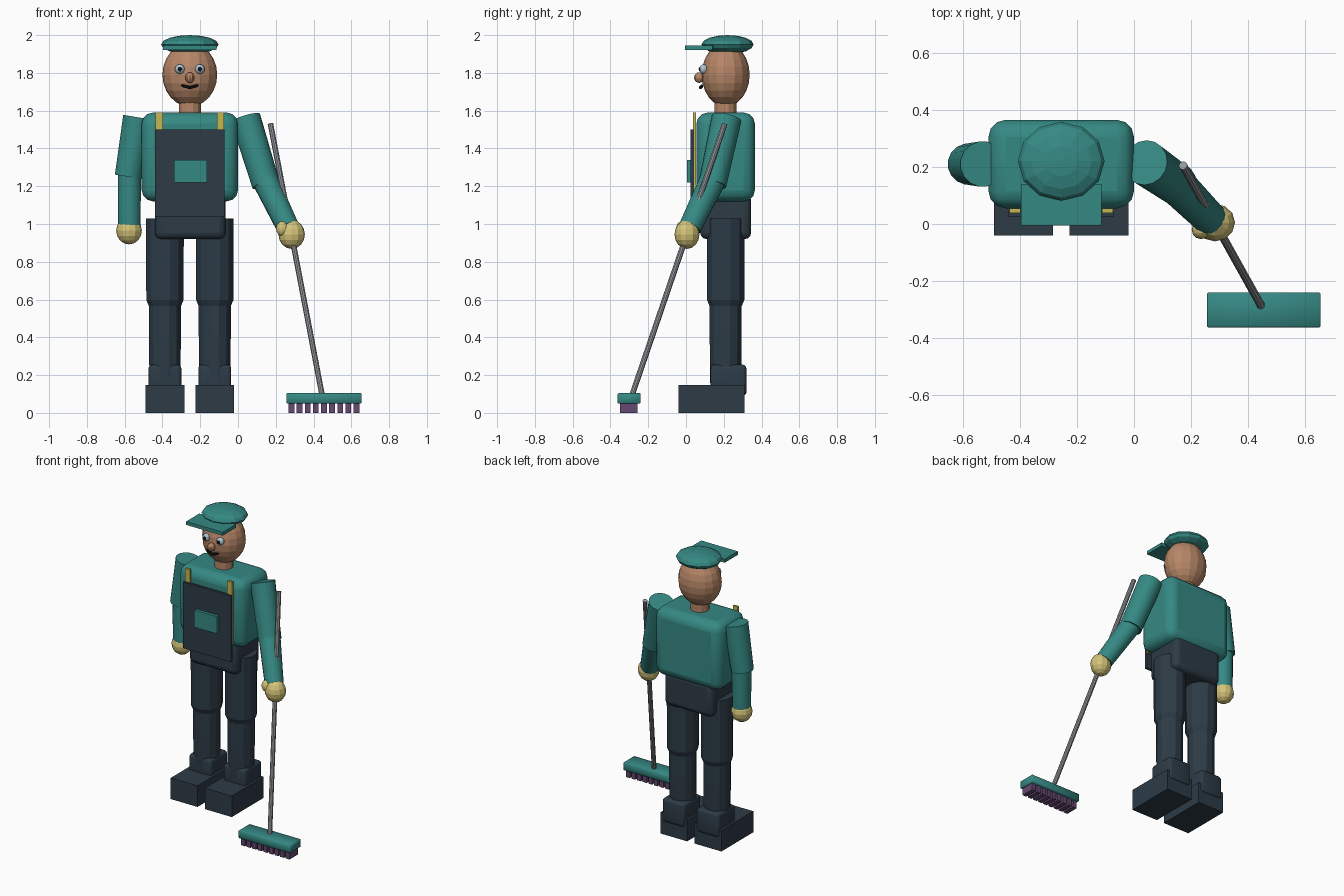
import bpy, bmesh, math
from mathutils import Vector, Matrix

cube = bpy.data.objects.get("Cube")
if cube:
    bpy.data.objects.remove(cube, do_unlink=True)


def material(name, r, g, b):
    m = bpy.data.materials.new(name)
    m.use_nodes = True
    m.diffuse_color = (r, g, b, 1)
    m.node_tree.nodes["Principled BSDF"].inputs["Base Color"].default_value = (r, g, b, 1)
    return m


TEAL = material("teal cloth", 0.036, 0.25, 0.23)
NAVY = material("dark navy cloth", 0.026, 0.044, 0.062)
SKIN = material("skin", 0.47, 0.24, 0.135)
GLOVE = material("glove yellow", 0.66, 0.55, 0.19)
STRAP = material("strap yellow", 0.56, 0.47, 0.09)
METAL = material("handle grey", 0.30, 0.32, 0.34)
PURPLE = material("bristle purple", 0.13, 0.065, 0.16)
EYE = material("eye pale blue", 0.42, 0.55, 0.65)
BLACK = material("black", 0.008, 0.008, 0.01)

MID = -0.255   # body centre in x
DEPTH = 0.21   # body centre in y


def finish(name, bm, mat):
    bmesh.ops.recalc_face_normals(bm, faces=bm.faces)
    me = bpy.data.meshes.new(name)
    bm.to_mesh(me)
    bm.free()
    me.materials.append(mat)
    ob = bpy.data.objects.new(name, me)
    bpy.context.collection.objects.link(ob)
    return ob


def box(name, mat, x, y, z, bevel=0, segments=3):
    """Box from (min, max) ranges, optionally rounded."""
    bm = bmesh.new()
    bmesh.ops.create_cube(bm, size=1)
    for v in bm.verts:
        v.co = Vector([(a + b) / 2 + c * (b - a) for c, (a, b) in zip(v.co, (x, y, z))])
    ob = finish(name, bm, mat)
    if bevel:
        mod = ob.modifiers.new("round", "BEVEL")
        mod.width = bevel
        mod.segments = segments
        for p in ob.data.polygons:
            p.use_smooth = True
    return ob


def ball(name, mat, centre, radii, u=16, v=10):
    bm = bmesh.new()
    bmesh.ops.create_uvsphere(bm, u_segments=u, v_segments=v, radius=1)
    bm.transform(Matrix.Translation(centre) @ Matrix.Diagonal((*radii, 1)))
    return finish(name, bm, mat)


def limb(name, mat, start, end, rings, sides=12):
    """Tube from start to end; rings are (fraction, radius)."""
    start, end = Vector(start), Vector(end)
    rot = (end - start).to_track_quat("Z", "Y")
    bm = bmesh.new()
    loops = []
    for t, r in rings:
        c = start.lerp(end, t)
        angles = [2 * math.pi * (i + 0.5) / sides for i in range(sides)]
        loops.append([bm.verts.new(c + rot @ Vector((r * math.cos(a), r * math.sin(a), 0)))
                      for a in angles])
    for a, b in zip(loops, loops[1:]):
        for i in range(sides):
            j = (i + 1) % sides
            bm.faces.new((a[i], a[j], b[j], b[i]))
    bm.faces.new(loops[0])
    bm.faces.new(loops[-1])
    return finish(name, bm, mat)


# Torso, trousers and bib
box("torso", TEAL, (-0.51, 0), (0.055, 0.365), (1.12, 1.59), 0.06)
box("hips", NAVY, (-0.44, -0.065), (0.075, 0.345), (0.92, 1.16), 0.035)
box("bib", NAVY, (-0.44, -0.072), (0.025, 0.043), (1.04, 1.50))
box("bib_pocket", TEAL, (-0.34, -0.165), (0.004, 0.026), (1.22, 1.34))

# Legs, boots and straps, one set per side
for side, s in (("right", -1), ("left", 1)):
    x = MID + s * 0.132
    box(side + "_strap", STRAP, (MID + s * 0.162 - 0.019, MID + s * 0.162 + 0.019),
        (0.038, 0.054), (1.15, 1.59))
    limb(side + "_thigh", NAVY, (x, DEPTH, 1.03), (x, DEPTH, 0.565),
         [(0, 0.104), (0.93, 0.102), (1, 0.088)])
    limb(side + "_shin", NAVY, (x, DEPTH, 0.62), (x, DEPTH, 0.12),
         [(0, 0.088), (0.4, 0.088), (1, 0.084)])
    box(side + "_ankle", NAVY, (x - 0.087, x + 0.087), (0.13, 0.32), (0.09, 0.255), 0.02)
    box(side + "_boot", NAVY, (x - 0.103, x + 0.103), (-0.04, 0.31), (0, 0.147))

# Right arm hanging down
limb("right_upper_arm", TEAL, (-0.53, DEPTH, 1.565), (-0.582, DEPTH, 1.25),
     [(0, 0.08), (1, 0.072)], 16)
limb("right_forearm", TEAL, (-0.575, DEPTH, 1.30), (-0.575, DEPTH, 0.98),
     [(0, 0.063), (1, 0.06)], 16)
ball("right_hand", GLOVE, (-0.577, DEPTH, 0.965), (0.068, 0.068, 0.073), 12, 8)

# Left arm reaching to the broom
limb("left_upper_arm", TEAL, (0.04, 0.215, 1.56), (0.148, 0.14, 1.21),
     [(0, 0.08), (1, 0.074)], 16)
limb("left_forearm", TEAL, (0.135, 0.15, 1.25), (0.265, 0.02, 0.98),
     [(0, 0.07), (1, 0.06)], 16)
ball("left_hand", GLOVE, (0.284, 0.005, 0.945), (0.07, 0.066, 0.077), 12, 8)
ball("left_thumb", GLOVE, (0.235, -0.02, 0.975), (0.033, 0.033, 0.04), 12, 8)

# Head and face
limb("neck", SKIN, (MID, DEPTH, 1.56), (MID, DEPTH, 1.68), [(0, 0.06), (1, 0.06)])
ball("head", SKIN, (MID, DEPTH, 1.79), (0.145, 0.127, 0.168), 16, 12)
ball("nose", SKIN, (MID, 0.07, 1.775), (0.025, 0.027, 0.028), 10, 8)
for side, s in (("right", -1), ("left", 1)):
    x = MID + s * 0.053
    ball(side + "_eye", EYE, (x, 0.095, 1.82), (0.026, 0.024, 0.026), 12, 8)
    ball(side + "_pupil", BLACK, (x, 0.074, 1.82), (0.012, 0.007, 0.012), 10, 6)
    limb(side + "_moustache", BLACK, (MID, 0.077, 1.722), (MID + s * 0.045, 0.087, 1.734),
         [(0, 0.009), (0.7, 0.008), (1, 0.004)], 8)

# Cap with a flat brim
ball("cap", TEAL, (MID, 0.22, 1.95), (0.152, 0.138, 0.05), 12, 8)
box("cap_brim", TEAL, (-0.396, -0.114), (-0.005, 0.14), (1.92, 1.944))

# Broom
limb("broom_handle", METAL, (0.172, 0.205, 1.53), (0.446, -0.287, 0.09),
     [(0, 0.015), (1, 0.015)], 10)
box("broom_head", TEAL, (0.256, 0.654), (-0.362, -0.24), (0.05, 0.104), 0.004, 1)
for i in range(9):
    x = 0.283 + i * 0.043
    box(f"bristle_{i + 1}", PURPLE, (x - 0.015, x + 0.015), (-0.35, -0.256), (0, 0.055))

# Soften curved limbs and rounded boxes, keeping facets and edges crisp
bpy.ops.object.select_all(action="DESELECT")
for ob in bpy.context.collection.objects:
    if ob.type == "MESH" and ("arm" in ob.name or ob.name in ("torso", "hips")):
        ob.select_set(True)
        bpy.context.view_layer.objects.active = ob
bpy.ops.object.shade_smooth_by_angle(angle=math.radians(35))
